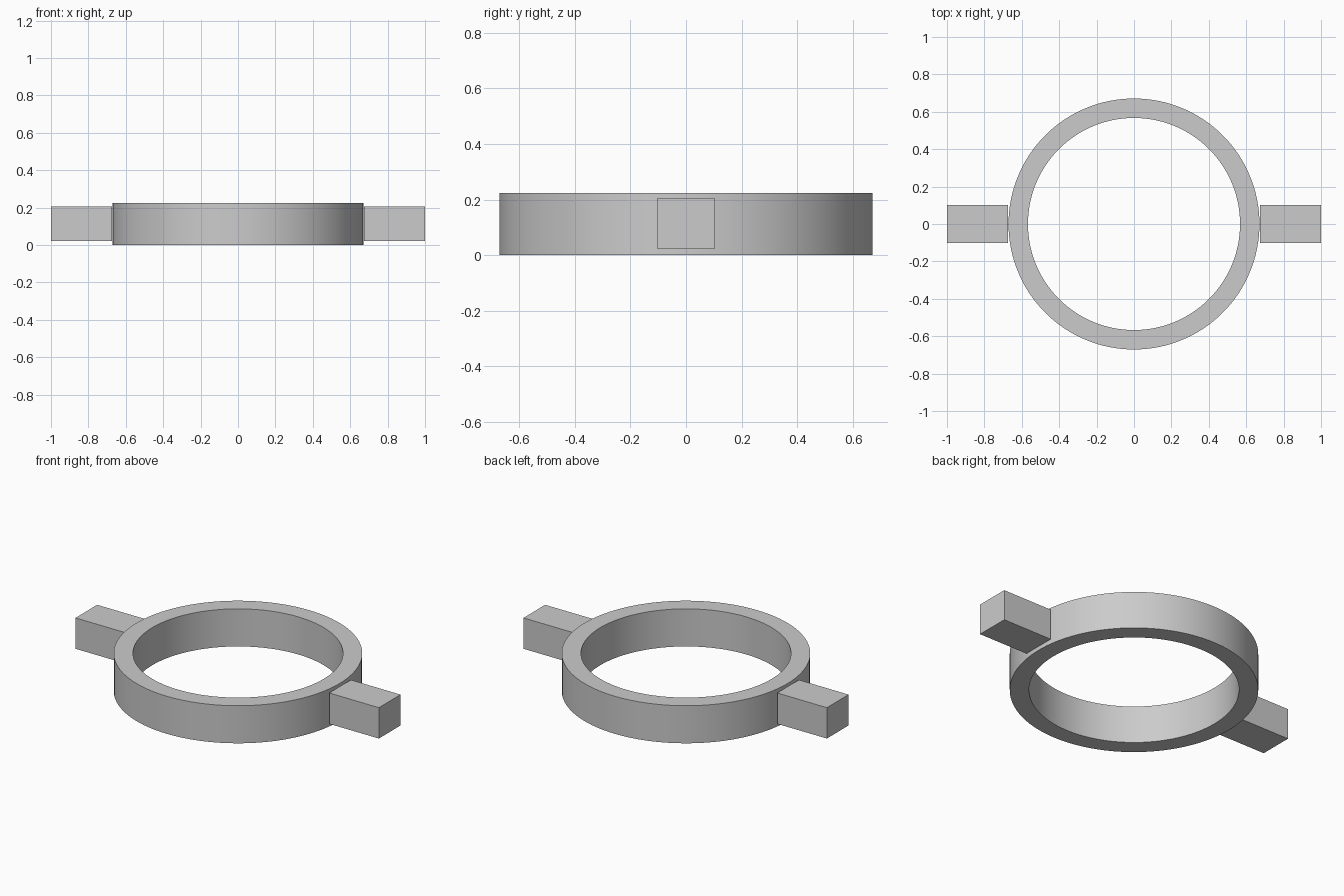
import bpy
import bmesh
import math

cube = bpy.data.objects.get("Cube")
if cube:
    bpy.data.objects.remove(cube, do_unlink=True)

OUTER, INNER, HEIGHT = 0.671, 0.567, 0.224
SEGMENTS = 128

grey = bpy.data.materials.new("plain grey")
grey.use_nodes = True
colour = (0.6, 0.6, 0.6, 1)
grey.diffuse_color = colour
grey.node_tree.nodes["Principled BSDF"].inputs["Base Color"].default_value = colour


def add_object(name, bm):
    mesh = bpy.data.meshes.new(name)
    bmesh.ops.recalc_face_normals(bm, faces=bm.faces)
    bm.to_mesh(mesh)
    bm.free()
    mesh.materials.append(grey)
    obj = bpy.data.objects.new(name, mesh)
    bpy.context.collection.objects.link(obj)
    return obj


# Ring: a rectangular section revolved around z
bm = bmesh.new()
section = [(INNER, 0), (OUTER, 0), (OUTER, HEIGHT), (INNER, HEIGHT)]
verts = [bm.verts.new((r, 0, z)) for r, z in section]
edges = [bm.edges.new((verts[i - 1], verts[i])) for i in range(4)]
bmesh.ops.spin(bm, geom=verts + edges, axis=(0, 0, 1), cent=(0, 0, 0),
               angle=math.tau, steps=SEGMENTS, use_merge=True)
bmesh.ops.remove_doubles(bm, verts=bm.verts, dist=0.0001)
ring = add_object("ring", bm)
bpy.context.view_layer.objects.active = ring
ring.select_set(True)
bpy.ops.object.shade_smooth_by_angle(angle=math.radians(30))

# Side lugs: square bars that just touch the ring
START, END, WIDTH, LOW, HIGH = 0.673, 1.0, 0.204, 0.022, 0.206
for name, side in (("left_lug", 1), ("right_lug", -1)):
    bm = bmesh.new()
    bmesh.ops.create_cube(bm, size=1)
    bmesh.ops.scale(bm, verts=bm.verts, vec=(END - START, WIDTH, HIGH - LOW))
    bmesh.ops.translate(bm, verts=bm.verts,
                        vec=(side * (START + END) / 2, 0, (LOW + HIGH) / 2))
    add_object(name, bm)
